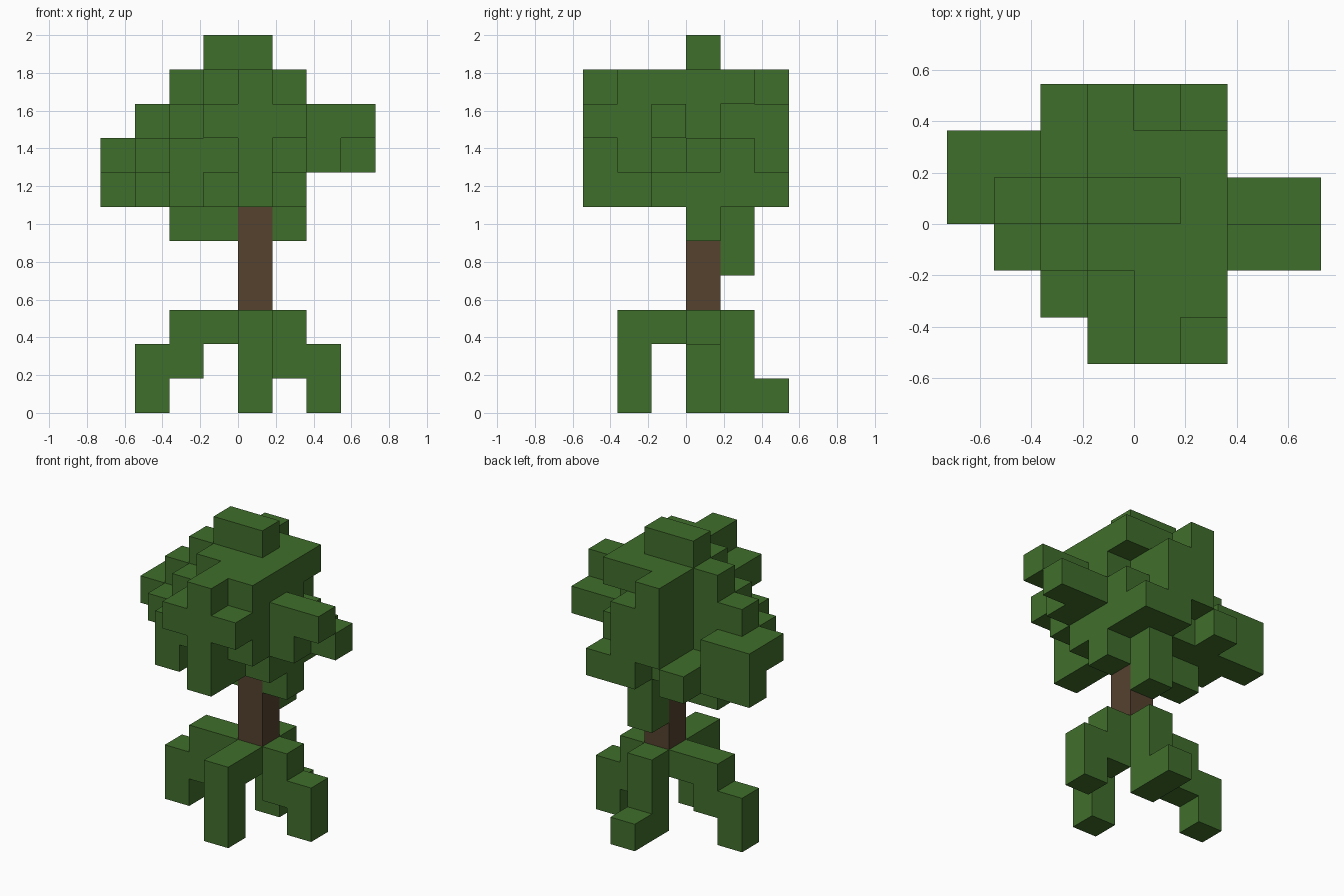
import bpy
import bmesh
from itertools import product
from mathutils import Vector

if "Cube" in bpy.data.objects:
    bpy.data.objects.remove(bpy.data.objects["Cube"], do_unlink=True)

UNIT = 2 / 11


def material(name, rgb):
    mat = bpy.data.materials.new(name)
    mat.use_nodes = True
    color = (*rgb, 1)
    mat.diffuse_color = color
    mat.node_tree.nodes["Principled BSDF"].inputs["Base Color"].default_value = color
    return mat


def block(low, high):
    """All grid cells between two corners."""
    return set(product(*(range(a, b) for a, b in zip(low, high))))


def build(name, cells, mat):
    """One clean shell around a group of cells."""
    bm = bmesh.new()
    points = {}

    def vert(corner):
        key = tuple(corner)
        if key not in points:
            points[key] = bm.verts.new(Vector(key) * UNIT)
        return points[key]

    for cell in sorted(cells):
        for axis, side in product(range(3), (0, 1)):
            beside = list(cell)
            beside[axis] += 1 if side else -1
            if tuple(beside) in cells:
                continue
            u, v = (axis + 1) % 3, (axis + 2) % 3
            loop = []
            for du, dv in ((0, 0), (1, 0), (1, 1), (0, 1)):
                corner = list(cell)
                corner[axis] += side
                corner[u] += du
                corner[v] += dv
                loop.append(vert(corner))
            bm.faces.new(loop if side else loop[::-1])
    mesh = bpy.data.meshes.new(name)
    bm.to_mesh(mesh)
    bm.free()
    mesh.materials.append(mat)
    obj = bpy.data.objects.new(name, mesh)
    bpy.context.collection.objects.link(obj)
    return obj


green = material("leaf green", (0.051, 0.156, 0.025))
brown = material("bark brown", (0.09, 0.054, 0.028))

# Stepped roots meeting under the trunk
root_hub = block((-2, 0, 2), (2, 1, 3)) | block((0, -2, 2), (1, 2, 3))
front_root = block((0, -2, 0), (1, -1, 2))
back_root = block((0, 1, 0), (1, 2, 2)) | block((0, 2, 0), (1, 3, 1))
left_root = block((1, 0, 1), (3, 1, 2)) | block((2, 0, 0), (3, 1, 1))
right_root = block((-3, 0, 1), (-1, 1, 2)) | block((-3, 0, 0), (-2, 1, 1))
build("roots", root_hub | front_root | back_root | left_root | right_root, green)

# Trunk
build("trunk", block((0, 0, 3), (1, 1, 6)), brown)

# Canopy core with a notch at the back, and the crown
core = block((-1, -1, 6), (2, 2, 10)) - block((1, 1, 8), (2, 2, 9))
crown = block((-1, 0, 10), (1, 1, 11))

# Front leaf clumps
front_leaves = (block((0, -3, 6), (1, -1, 10))
                | block((1, -2, 7), (2, -1, 10))
                | block((-1, -3, 8), (2, -2, 9))
                | block((-1, -2, 7), (0, -1, 9))
                | block((-2, -2, 6), (-1, -1, 8)))

# Left branch
left_leaves = (block((2, -1, 8), (4, 0, 9))
               | block((2, -1, 7), (3, 1, 8))
               | block((3, 0, 7), (4, 1, 8)))

# Right leaf steps
right_leaves = (block((-2, 0, 5), (-1, 1, 10))
                | block((-2, -1, 6), (-1, 0, 9))
                | block((-3, 0, 6), (-2, 1, 9))
                | block((-3, -1, 7), (-2, 0, 8))
                | block((-4, 0, 7), (-3, 1, 8))
                | block((-4, 1, 6), (-2, 2, 8)))

# Back leaf clumps
back_leaves = (block((-1, 2, 7), (0, 3, 10))
               | block((0, 2, 6), (1, 3, 9))
               | block((1, 2, 6), (2, 3, 7))
               | block((-2, 1, 6), (-1, 3, 7)))

# Leaves hanging around the trunk
hanging_leaves = (block((-1, 0, 5), (0, 1, 6))
                  | block((1, 0, 5), (2, 1, 6))
                  | block((0, 1, 4), (1, 2, 6)))

build("canopy", core | crown | front_leaves | left_leaves | right_leaves
      | back_leaves | hanging_leaves, green)
